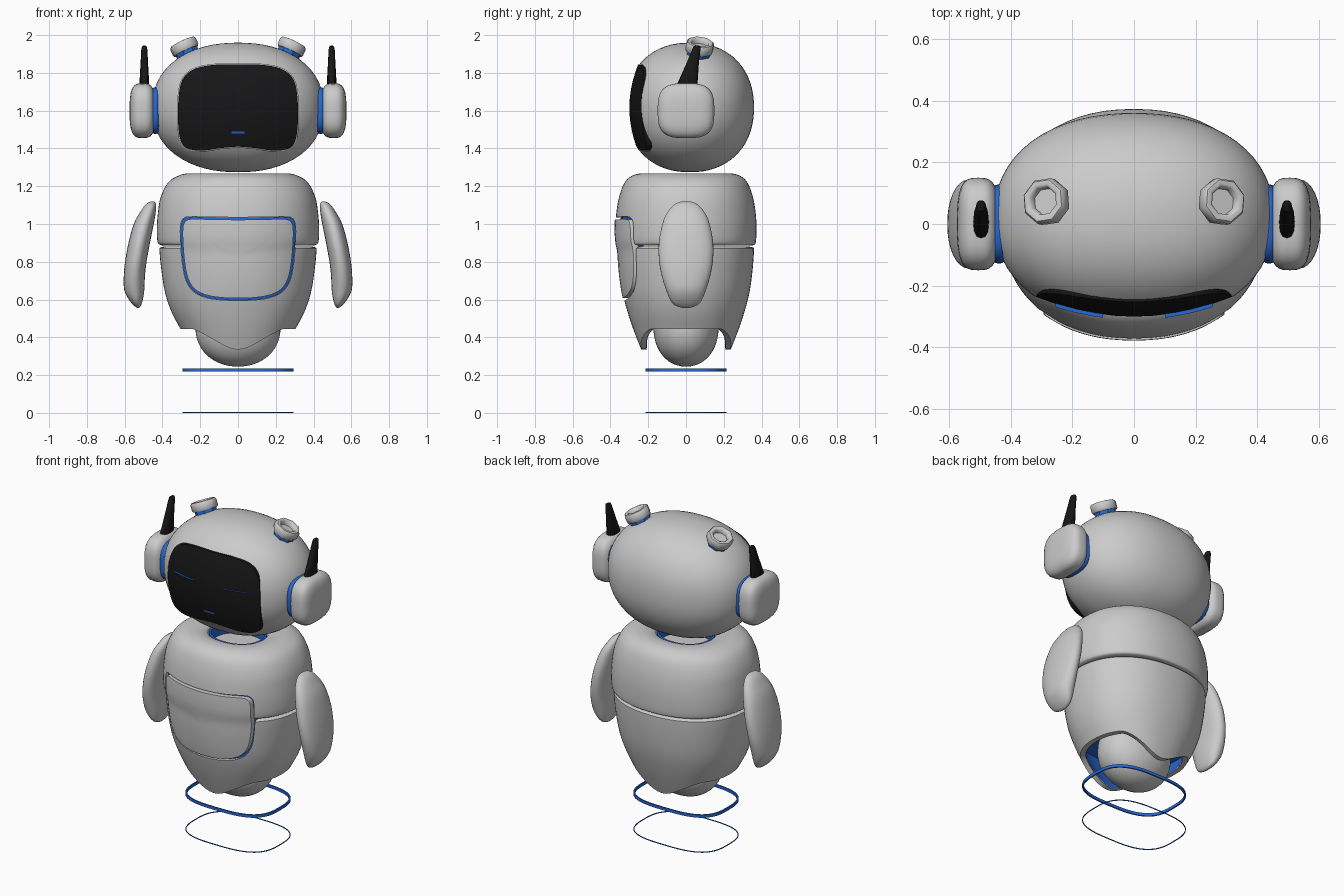
import bpy, bmesh, math
from mathutils import Vector, Matrix

if "Cube" in bpy.data.objects:
    bpy.data.objects.remove(bpy.data.objects["Cube"])

BLUE, BLACK = (0.02, 0.14, 0.65, 1), (0.008, 0.008, 0.009, 1)
mats = {}

def finish(name, bm, color=None, cutter=None, angle=40):
    bmesh.ops.recalc_face_normals(bm, faces=bm.faces)
    me = bpy.data.meshes.new(name)
    bm.to_mesh(me)
    bm.free()
    ob = bpy.data.objects.new(name, me)
    bpy.context.collection.objects.link(ob)
    if color:
        if color not in mats:
            mats[color] = bpy.data.materials.new("blue" if color == BLUE else "black")
            mats[color].diffuse_color = color
        me.materials.append(mats[color])
    bpy.ops.object.select_all(action='DESELECT')
    ob.select_set(True)
    bpy.context.view_layer.objects.active = ob
    if cutter:
        m = ob.modifiers.new("recess", 'BOOLEAN')
        m.object, m.operation, m.solver = cutter, 'DIFFERENCE', 'EXACT'
        bpy.ops.object.modifier_apply(modifier=m.name)
    bpy.ops.object.shade_smooth_by_angle(angle=math.radians(angle))
    return ob

def smooth(rows, k=4):
    """Catmull-Rom resampling of a list of tuples."""
    out = []
    for i in range(len(rows) - 1):
        p = [Vector(rows[max(0, min(len(rows) - 1, i + d))]) for d in (-1, 0, 1, 2)]
        for j in range(k):
            t = j / k
            out.append(tuple(0.5 * (2 * p[1] + (p[2] - p[0]) * t + (2 * p[0] - 5 * p[1] + 4 * p[2] - p[3]) * t * t
                                    + (3 * p[1] - p[0] - 3 * p[2] + p[3]) * t ** 3)))
    return out + [tuple(rows[-1])]

def sp(v, e):
    return math.copysign(abs(v) ** e, v)

def oval(cx, cy, z, rx, ry, n=2, seg=64):
    return [Vector((cx + rx * sp(math.cos(a), 2 / n), cy + ry * sp(math.sin(a), 2 / n), z))
            for a in (2 * math.pi * i / seg for i in range(seg))]

def loft(name, rings, color=None, caps=True, loop=False, mat=None, cutter=None, angle=40):
    bm = bmesh.new()
    vs = [[bm.verts.new(mat @ p if mat else p) for p in r] for r in rings]
    n = len(vs[0])
    for a, b in list(zip(vs, vs[1:])) + ([(vs[-1], vs[0])] if loop else []):
        for i in range(n):
            bm.faces.new((a[i], a[(i + 1) % n], b[(i + 1) % n], b[i]))
    if caps and not loop:
        bm.faces.new(vs[0])
        bm.faces.new(vs[-1])
    return finish(name, bm, color, cutter, angle)

def blob(name, c, r, n, color=None, cutter=None, seg=64):
    """Superellipsoid."""
    bm = bmesh.new()
    bmesh.ops.create_uvsphere(bm, u_segments=seg, v_segments=seg // 2, radius=1)
    for v in bm.verts:
        v.co /= sum(abs(q) ** n for q in v.co) ** (1 / n)
        v.co = Vector(c) + Vector(v.co[i] * r[i] for i in range(3))
    return finish(name, bm, color, cutter)

def plate(name, half, f, y0, y1, grow=0.0, color=None):
    """Curved slab: mirrored outline laid on the surface y = f(x, z)."""
    h = smooth(half, 4)
    outline = h + [(-x, z) for x, z in h[-2:0:-1]]
    cz = (half[0][1] + half[-1][1]) / 2
    w = max(x for x, z in half)
    hh = (half[0][1] - half[-1][1]) / 2
    gx, gz = 1 + grow / w, 1 + grow / hh

    def ring(s, dy):
        pts = [(x * s * gx, cz + (z - cz) * s * gz) for x, z in outline]
        return [Vector((x, f(x, z) + dy, z)) for x, z in pts]
    steps = [0.03, 0.2, 0.4, 0.6, 0.8, 0.95, 1]
    rings = [ring(s, y0) for s in steps] + [ring(s, y1) for s in steps[::-1]]
    return loft(name, rings, color)

def drop(ob):
    bpy.data.objects.remove(ob, do_unlink=True)

# head with a recessed curved screen
def screen_y(x, z):
    return -0.30 + 0.045 * ((z - 1.615) / 0.225) ** 2 + 0.065 * (x / 0.32) ** 2

face = [(0, 1.845), (.12, 1.843), (.22, 1.825), (.28, 1.785), (.308, 1.72), (.318, 1.6), (.312, 1.48),
        (.29, 1.415), (.24, 1.392), (.17, 1.39), (.09, 1.402), (0, 1.41)]
cut = plate("screen_cutter", face, screen_y, -0.2, 0.03, 0.003)
blob("head", (0, .02, 1.617), (.455, .34, .343), 2.2, cutter=cut)
drop(cut)
plate("face_screen", face, screen_y, 0, 0.036, color=BLACK)

# eyes are flat horizontal strips, mouth a small dash
def strip(name, x0, x1, pts):
    bm = bmesh.new()
    rows = [[bm.verts.new((x, screen_y(x, z) + dy, z)) for dy, z in pts]
            for x in (x0 + (x1 - x0) * i / 8 for i in range(9))]
    for a, b in zip(rows, rows[1:]):
        bm.faces.new((a[0], a[1], b[1], b[0]))
    finish(name, bm, BLUE)

for s, side in ((1, "left"), (-1, "right")):
    strip(side + "_eye", s * .1, s * .255, [(-.012, 1.66), (.02, 1.66)])
strip("mouth", -.035, .035, [(-.003, 1.478), (-.003, 1.489)])

# torso profiles: rx, ry, z
upper = [(.17, .15, 1.17), (.17, .15, 1.235), (.19, .17, 1.257), (.25, .22, 1.268), (.31, .28, 1.258),
         (.37, .325, 1.22), (.41, .355, 1.14), (.425, .37, 1.05), (.43, .373, .97), (.426, .37, .905),
         (.41, .36, .889), (.38, .33, .886)]
lower = [(.38, .32, .882), (.41, .355, .876), (.416, .36, .86), (.405, .352, .75), (.385, .335, .63),
         (.35, .308, .53), (.305, .28, .445), (.25, .237, .335)]
N = 2.2

def profile(rows, z):
    for a, b in zip(rows, rows[1:]):
        if a[2] >= z >= b[2]:
            t = (a[2] - z) / (a[2] - b[2])
            return a[0] + (b[0] - a[0]) * t, a[1] + (b[1] - a[1]) * t
    return rows[-1][:2] if z < rows[-1][2] else rows[0][:2]

whole = smooth(upper[3:10] + lower[2:], 5)

def chest_y(x, z):
    rx, ry = profile(whole, z)
    return -ry * max(0.02, 1 - (abs(x) / rx) ** N) ** (1 / N)

panel = [(0, 1.022), (.14, 1.024), (.24, 1.026), (.278, 1.015), (.292, .975), (.29, .88), (.28, .78),
         (.262, .705), (.225, .652), (.16, .622), (.08, .61), (0, .607)]
cut = plate("chest_cutter", panel, chest_y, -0.12, 0.04, 0.013)
loft("upper_torso", [oval(0, 0, z, rx, ry, N) for rx, ry, z in smooth(upper)], cutter=cut)

# lower shell: bottom edge is scalloped up at both sides
low = smooth(lower, 5)

def shell_ring(z, inset):
    ring = []
    for p in oval(0, 0, 0, 1, 1, N):
        k = min(1, abs(p.x) * .28 / .22)
        edge = .335 + .11 * k * k * (3 - 2 * k) ** 0.5
        zz = z if z > .55 else .55 - (.55 - z) / .215 * (.55 - min(edge, .445))
        rx, ry = profile(low, zz)
        ring.append(Vector((p.x * (rx - inset), p.y * (ry - inset), zz)))
    return ring

down = [.882, .88, .876, .87, .86, .82, .77, .72, .67, .62, .58, .55, .5, .45, .4, .36, .335]
loft("lower_torso", [shell_ring(z, 0) for z in down] + [shell_ring(z, .03) for z in (.335, .37, .42, .48, .55)],
     cutter=cut)
drop(cut)
liner = loft("lower_liner", [shell_ring(z, .033) for z in (.337, .37, .42, .48, .546)] +
             [[p * .02 + Vector((0, 0, .535)) for p in shell_ring(.546, .033)]], BLUE, caps=False)
plate("chest_panel", panel, chest_y, -0.005, 0.036, color=None)
plate("chest_glow", panel, chest_y, 0.026, 0.045, 0.012, BLUE)
loft("neck_glow", [oval(0, 0, z, r, r - .02, N) for r, z in ((.167, 1.175), (.167, 1.243), (.155, 1.243), (.155, 1.175))],
     BLUE, loop=True)

# rounded base and hover rings
blob("base_core", (0, 0, .45), (.225, .172, .205), 2.1, seg=48)
for name, z0, z1, w in (("hover_ring", .218, .236, .008), ("ground_ring", 0, .005, .004)):
    loft(name, [oval(0, 0, z, .295 - d, .215 - d, 3) for z, d in ((z0, 0), (z1, 0), (z1, w), (z0, w))],
         BLUE, loop=True)

# mirrored side parts
arm = [(.452, 1.12, .006, .02), (.461, 1.105, .027, .06), (.478, 1.06, .042, .1), (.499, 1.0, .053, .125),
       (.523, .9, .057, .144), (.541, .8, .057, .142), (.549, .72, .056, .127), (.549, .65, .053, .105),
       (.541, .6, .037, .085), (.533, .57, .02, .06), (.529, .556, .006, .02)]
up = Vector((.42, .12, .9)).normalized()
for s, side in ((1, "left"), (-1, "right")):
    flip = Matrix.Diagonal((s, 1, 1, 1))
    loft(side + "_arm", [oval(cx, 0, z, rx, ry, 2.2, 32) for cx, z, rx, ry in smooth(arm, 3)], mat=flip, angle=60)
    # ears and antennas
    blob(side + "_ear", (s * .505, 0, 1.6), (.069, .15, .145), 3.2, seg=40)
    blob(side + "_ear_glow", (s * .438, 0, 1.6), (.03, .128, .123), 3, BLUE, seg=32)
    loft(side + "_antenna", [oval(.496, y, z, rx, ry, 2.4, 12) for y, z, rx, ry in
                             ((.0, 1.72, .026, .058), (.012, 1.76, .025, .05), (.035, 1.85, .02, .033),
                              (.055, 1.925, .016, .022), (.058, 1.94, .012, .018), (.06, 1.945, .005, .008))],
         BLACK, mat=flip)
    # octagonal knobs on the crown
    place = flip @ Matrix.Translation((.265, .067, 1.897)) @ up.to_track_quat('Z', 'Y').to_matrix().to_4x4()
    loft(side + "_knob_glow", [oval(0, 0, h, r, r, 2, 8) for r, h in ((.064, -.03), (.064, .022))], BLUE, mat=place)
    loft(side + "_knob", [oval(0, 0, h, r, r, 2, 8) for r, h in
                          ((.06, .02), (.072, .02), (.077, .028), (.077, .062), (.07, .073), (.056, .075),
                           (.047, .068), (.044, .045))], mat=place, angle=50)

for m in bpy.data.materials:
    if m.users and not m.is_grease_pencil:
        m.use_nodes = True
        m.node_tree.nodes["Principled BSDF"].inputs["Base Color"].default_value = m.diffuse_color
